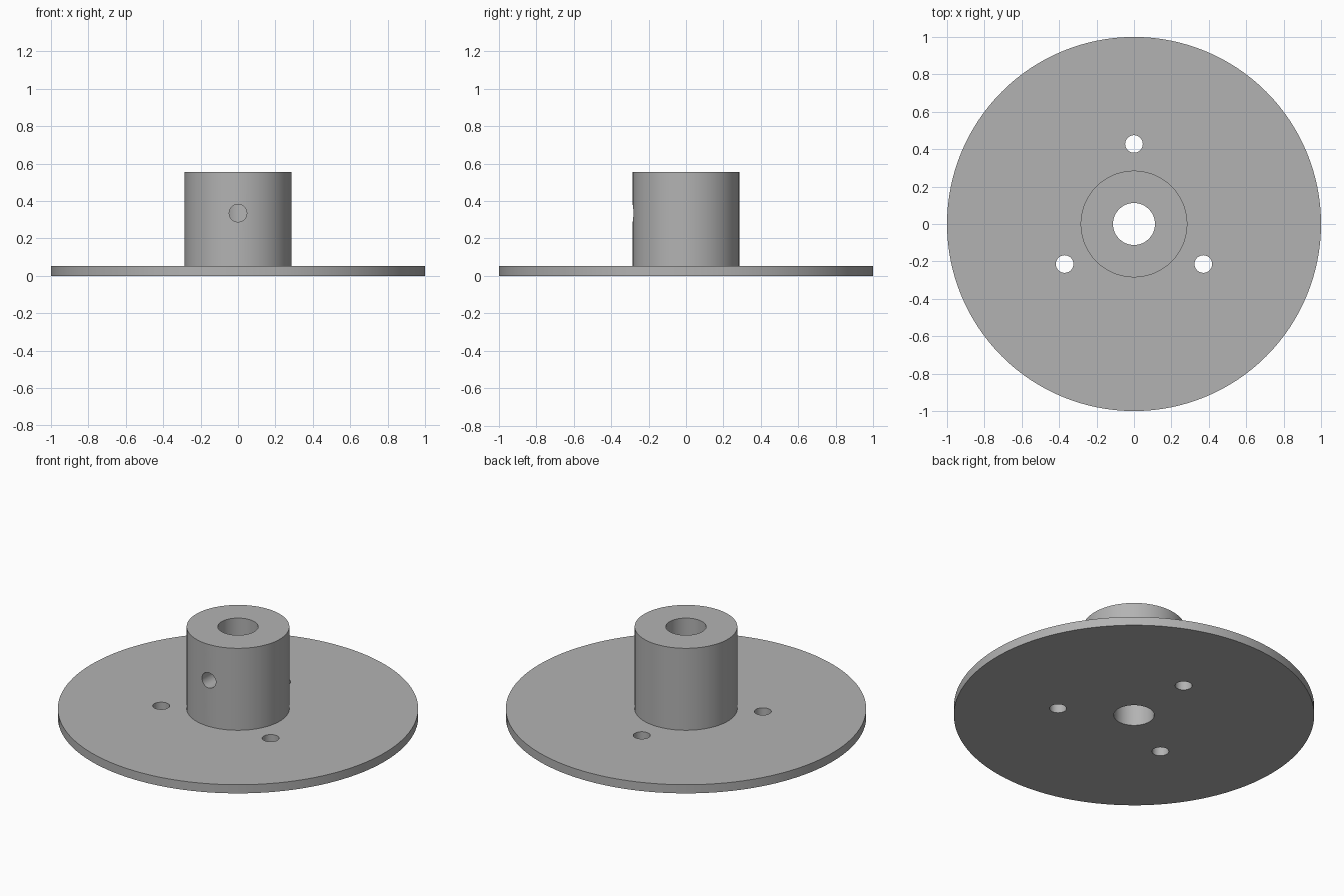
import bpy, bmesh
from math import radians, sin, cos, tau
from mathutils import Vector

default_cube = bpy.data.objects.get("Cube")
if default_cube:
    bpy.data.objects.remove(default_cube, do_unlink=True)

# Main dimensions
FLANGE_R, FLANGE_H = 1.0, 0.053
HUB_R, HUB_TOP = 0.285, 0.555
BORE_R = 0.112
HOLE_R, HOLE_CIRCLE = 0.047, 0.428
SCREW_Z = 0.335
SEGMENTS = 128

# Single metal colour
metal = bpy.data.materials.new("grey metal")
metal.use_nodes = True
grey = (0.45, 0.45, 0.45, 1)
metal.diffuse_color = grey
metal.node_tree.nodes["Principled BSDF"].inputs["Base Color"].default_value = grey


def lathe(name, profile):
    """Revolve a closed (radius, height) outline around z."""
    bm = bmesh.new()
    rings = []
    for i in range(SEGMENTS):
        a = tau * i / SEGMENTS
        rings.append([bm.verts.new((r * cos(a), r * sin(a), z)) for r, z in profile])
    n = len(profile)
    for i, ring in enumerate(rings):
        nxt = rings[(i + 1) % SEGMENTS]
        for j in range(n):
            k = (j + 1) % n
            bm.faces.new((ring[j], nxt[j], nxt[k], ring[k]))
    bmesh.ops.recalc_face_normals(bm, faces=bm.faces)
    mesh = bpy.data.meshes.new(name)
    bm.to_mesh(mesh)
    bm.free()
    obj = bpy.data.objects.new(name, mesh)
    bpy.context.collection.objects.link(obj)
    return obj


def drill(target, centre, depth, rotation=(0, 0, 0)):
    """Cut one round hole and discard the cutter."""
    bpy.ops.mesh.primitive_cylinder_add(vertices=48, radius=HOLE_R, depth=depth,
                                        location=centre, rotation=rotation)
    cutter = bpy.context.object
    cutter.name = "drill_cutter"
    cutter.hide_render = True
    cutter.data.materials.append(metal)
    mod = target.modifiers.new("hole", "BOOLEAN")
    mod.operation, mod.solver, mod.object = "DIFFERENCE", "EXACT", cutter
    bpy.ops.object.select_all(action="DESELECT")
    bpy.context.view_layer.objects.active = target
    target.select_set(True)
    bpy.ops.object.modifier_apply(modifier=mod.name)
    bpy.data.objects.remove(cutter, do_unlink=True)


# Flange and hub as one turned piece with a through bore
flanged_hub = lathe("flanged_hub", [
    (BORE_R, 0), (FLANGE_R, 0), (FLANGE_R, FLANGE_H),
    (HUB_R, FLANGE_H), (HUB_R, HUB_TOP), (BORE_R, HUB_TOP)])
flanged_hub.data.materials.append(metal)

# Three mounting holes through the flange
for angle in (90, 210, 330):
    a = radians(angle)
    drill(flanged_hub, Vector((cos(a), sin(a), 0)) * HOLE_CIRCLE, 0.4)

# Set screw hole through the front wall of the hub, ending in the bore
drill(flanged_hub, (0, -0.22, SCREW_Z), 0.36, (radians(90), 0, 0))

bpy.ops.object.shade_smooth_by_angle(angle=radians(30))
